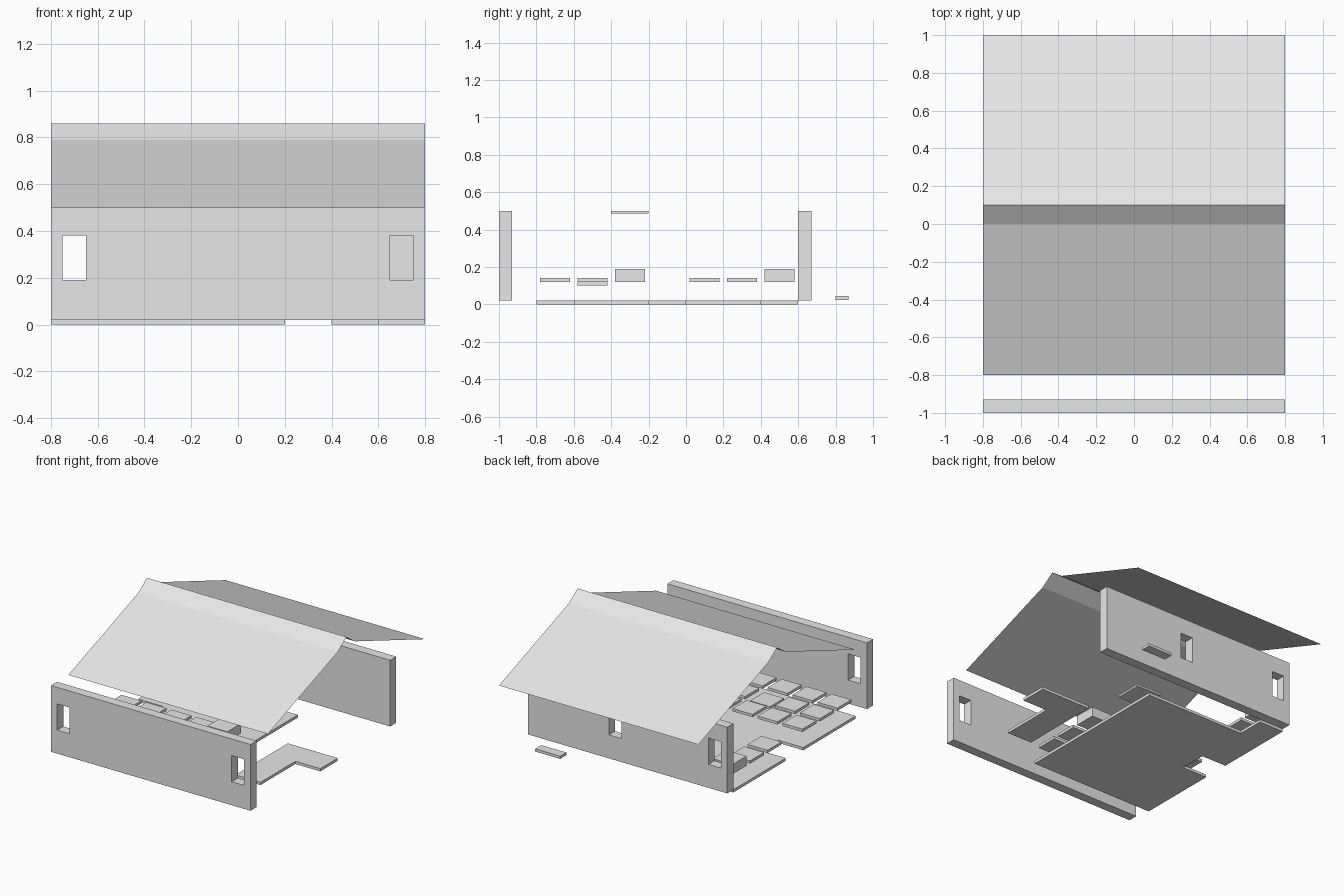
import bpy
import bmesh
from mathutils import Vector

cube = bpy.data.objects.get("Cube")
if cube:
    bpy.data.objects.remove(cube, do_unlink=True)

grey = bpy.data.materials.new("light_grey")
grey.use_nodes = True
grey.diffuse_color = (0.8, 0.8, 0.8, 1)
grey.node_tree.nodes["Principled BSDF"].inputs["Base Color"].default_value = (0.8, 0.8, 0.8, 1)


def finish(bm, name):
    bmesh.ops.recalc_face_normals(bm, faces=bm.faces)
    mesh = bpy.data.meshes.new(name)
    bm.to_mesh(mesh)
    bm.free()
    mesh.materials.append(grey)
    obj = bpy.data.objects.new(name, mesh)
    bpy.context.collection.objects.link(obj)
    return obj


def extrude(bm, offset):
    result = bmesh.ops.extrude_face_region(bm, geom=bm.faces[:])
    verts = [v for v in result["geom"] if isinstance(v, bmesh.types.BMVert)]
    bmesh.ops.translate(bm, verts=verts, vec=Vector(offset))


def slab(name, outline, z0, z1):
    bm = bmesh.new()
    bm.faces.new([bm.verts.new((x, y, z0)) for x, y in outline])
    extrude(bm, (0, 0, z1 - z0))
    return finish(bm, name)


def block(name, x0, x1, y0, y1, z0, z1):
    return slab(name, [(x0, y0), (x1, y0), (x1, y1), (x0, y1)], z0, z1)


def wall(name, y, window_centres):
    """Long wall with a row of rectangular window openings."""
    xs = [-0.8, 0.8]
    for c in window_centres:
        xs += [c - 0.05, c + 0.05]
    xs.sort()
    zs = [0.02, 0.19, 0.38, 0.5]
    bm = bmesh.new()
    for i in range(len(xs) - 1):
        for j in range(3):
            if i % 2 == 1 and j == 1:
                continue
            a, b, c, d = xs[i], xs[i + 1], zs[j], zs[j + 1]
            bm.faces.new([bm.verts.new((x, y, z))
                          for x, z in ((a, c), (b, c), (b, d), (a, d))])
    bmesh.ops.remove_doubles(bm, verts=bm.verts[:], dist=0.001)
    extrude(bm, (0, 0.07, 0))
    return finish(bm, name)


# Walls
wall("front_wall", -1, [-0.7, 0.7])
wall("back_wall", 0.6, [-0.7, 0.1])

# Thin folded roof with a steeper ridge
bm = bmesh.new()
profile = [(-0.8, 0.5), (0, 0.79), (0.1, 0.86), (0.2, 0.79), (1, 0.5)]
rows = [[bm.verts.new((x, y, z)) for x in (-0.8, 0.8)] for y, z in profile]
for a, b in zip(rows, rows[1:]):
    bm.faces.new((a[0], a[1], b[1], b[0]))
finish(bm, "roof")

# Floors
slab("main_floor", [(-0.8, -0.8), (0.2, -0.8), (0.2, 0.4), (-0.6, 0.4), (-0.6, 0.6),
                    (-0.8, 0.6), (-0.8, 0), (-0.6, 0), (-0.6, -0.2), (-0.8, -0.2)], 0, 0.02)
slab("side_floor", [(0.4, -0.6), (0.6, -0.6), (0.6, -0.2), (0.8, -0.2),
                    (0.8, 0), (0.4, 0)], 0, 0.02)


# Floating square tiles, one per floor cell
def tile(name, cx, cy, z0=0.12, z1=0.14):
    block(name, cx - 0.08, cx + 0.08, cy - 0.08, cy + 0.08, z0, z1)


for cx in (-0.7, -0.5, -0.3, -0.1, 0.1):
    for cy in (-0.7, -0.5, -0.3):
        if (cx, cy) == (0.1, -0.3):
            tile("tall_block", cx, cy, 0.12, 0.19)
        elif (cx, cy) == (-0.3, -0.5):
            tile("low_tile", cx, cy, 0.1, 0.12)
        else:
            tile("tile", cx, cy)
for cy in (0.1, 0.3):
    tile("rear_tile", -0.7, cy)
tile("rear_tall_block", -0.7, 0.5, 0.12, 0.19)

# Ceiling panel and outside step
block("ceiling_panel", -0.4, -0.2, -0.4, -0.2, 0.485, 0.5)
block("back_step", 0.4, 0.6, 0.8, 0.87, 0.025, 0.045)
